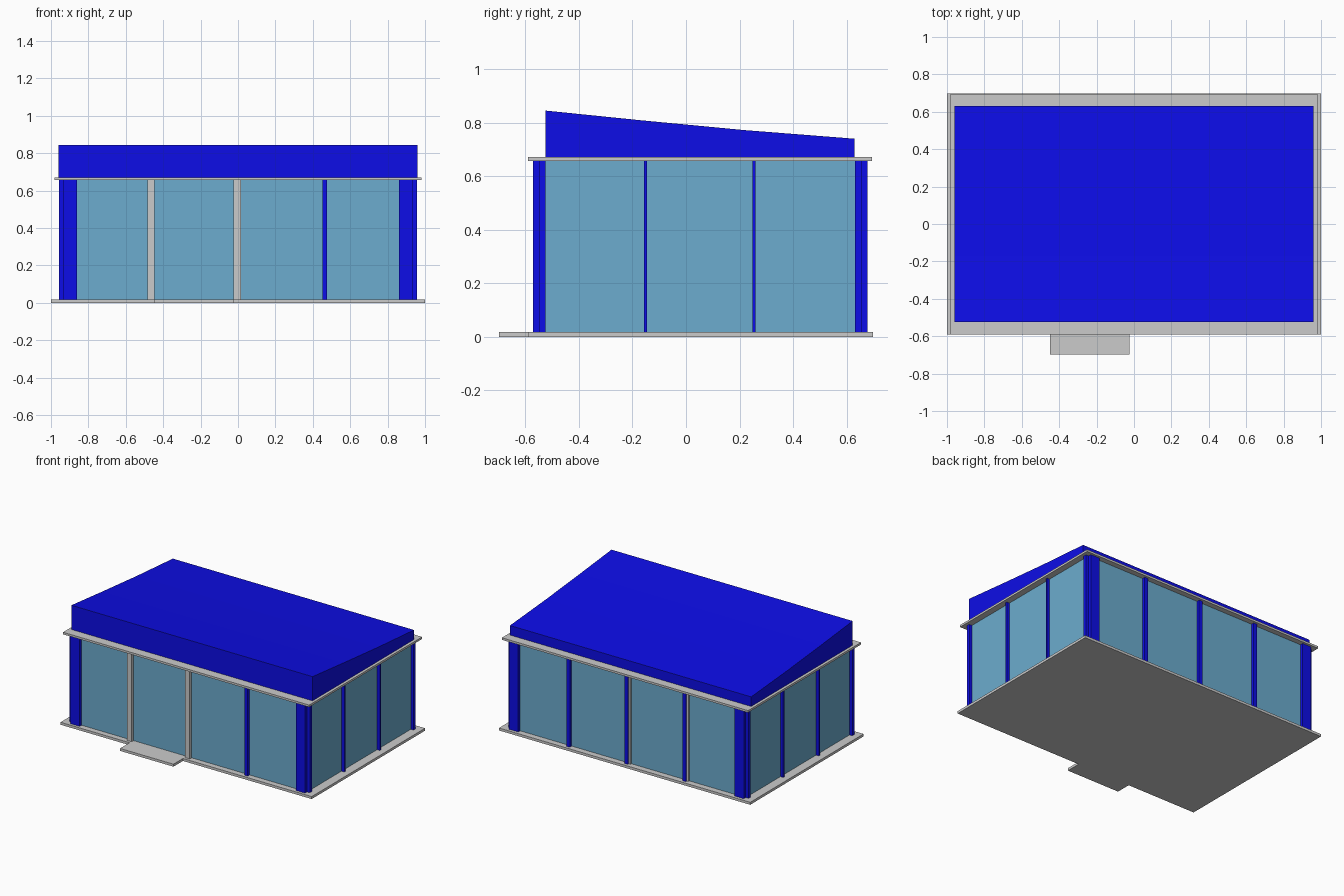
import bpy
import bmesh

if "Cube" in bpy.data.objects:
    bpy.data.objects.remove(bpy.data.objects["Cube"])


def material(name, rgb):
    m = bpy.data.materials.new(name)
    m.diffuse_color = (*rgb, 1)
    m.use_nodes = True
    m.node_tree.nodes["Principled BSDF"].inputs["Base Color"].default_value = m.diffuse_color
    return m


BLUE = material("blue_paint", (0.004, 0.004, 0.8))
GLASS = material("tinted_glass", (0.15, 0.415, 0.62))


def prism(name, outline, to_3d, depth, mat=None):
    """Extrude a 2D outline along the vector depth."""
    bm = bmesh.new()
    face = bm.faces.new([bm.verts.new(to_3d(a, b)) for a, b in outline])
    new = bmesh.ops.extrude_face_region(bm, geom=[face])["geom"]
    bmesh.ops.translate(bm, vec=depth,
                        verts=[v for v in new if isinstance(v, bmesh.types.BMVert)])
    bmesh.ops.recalc_face_normals(bm, faces=bm.faces)
    mesh = bpy.data.meshes.new(name)
    bm.to_mesh(mesh)
    bm.free()
    if mat:
        mesh.materials.append(mat)
    obj = bpy.data.objects.new(name, mesh)
    bpy.context.collection.objects.link(obj)
    return obj


def box(name, x, y, z, mat=None):
    outline = [(x[0], y[0]), (x[1], y[0]), (x[1], y[1]), (x[0], y[1])]
    return prism(name, outline, lambda a, b: (a, b, z[0]), (0, 0, z[1] - z[0]), mat)


FLOOR, TOP = 0.018, 0.656
WALL = (FLOOR, TOP)
YC = 0.053                      # middle of the building in depth
GX, GY = 0.934, 0.602           # half sizes of the glazing
PX, PY = 0.956, 0.624           # half sizes out to the post faces

# Floor slab and entrance step
box("floor_slab", (-1, 1), (-0.59, 0.698), (0, FLOOR))
box("entrance_step", (-0.45, -0.025), (-0.698, -0.59), (0, FLOOR))

# Glazed walls
box("glazing", (-GX, GX), (YC - GY, YC + GY), WALL, GLASS)

# Notched corner posts
for sx, side in ((-1, "left"), (1, "right")):
    for sy, end in ((-1, "front"), (1, "back")):
        outline = [(0.862, GY - 0.024), (0.862, PY), (GX, PY), (GX, GY),
                   (PX, GY), (PX, GY - 0.024)]
        prism(f"corner_post_{end}_{side}", outline,
              lambda a, b: (sx * a, YC + sy * b, FLOOR), (0, 0, TOP - FLOOR), BLUE)

# Side mullions
for sx, side in ((-1, "left"), (1, "right")):
    for i, y in enumerate((-0.151, 0.254)):
        box(f"mullion_{side}_{i + 1}", sorted((sx * (GX - 0.01), sx * PX)),
            (y - 0.006, y + 0.006), WALL, BLUE)

# Back mullions, and the matching blue one at the front
for i, x in enumerate((-0.46, 0.002, 0.464)):
    box(f"mullion_back_{i + 1}", (x - 0.013, x + 0.013),
        (YC + GY - 0.01, YC + PY), WALL, BLUE)
box("mullion_front", (0.451, 0.477), (YC - PY, YC - GY + 0.01), WALL, BLUE)

# Grey door frame posts, with slim strips beside the back mullions
for i, x in enumerate((-0.466, -0.004)):
    box(f"door_post_{i + 1}", (x - 0.019, x + 0.019),
        (YC - PY, YC - GY + 0.01), WALL)
    box(f"back_strip_{i + 1}", (x - 0.019, x - 0.005),
        (YC + GY - 0.01, YC + GY + 0.012), WALL)

# Roof rim and gently sagging roof
box("roof_rim", (-0.98, 0.98), (-0.59, 0.694), (TOP, 0.671))
prism("sloping_roof", [(-0.524, 0.671), (0.63, 0.671), (0.63, 0.74), (0.22, 0.772),
                       (-0.17, 0.809), (-0.524, 0.845)],
      lambda a, b: (-0.96, a, b), (1.92, 0, 0), BLUE)
